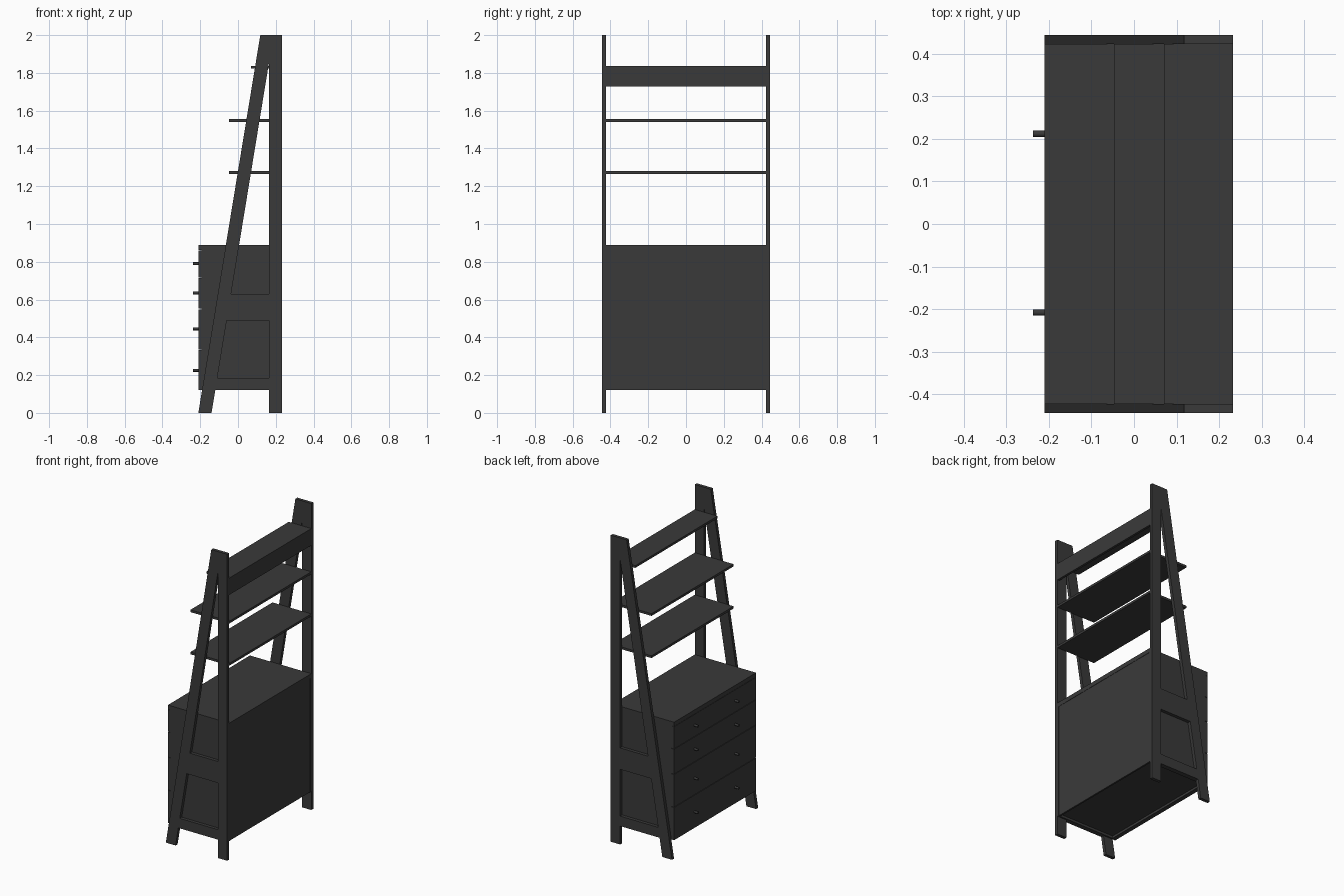
import bpy
import bmesh
import math

cube = bpy.data.objects.get("Cube")
if cube:
    bpy.data.objects.remove(cube, do_unlink=True)

paint = bpy.data.materials.new("charcoal_paint")
paint.use_nodes = True
COLOUR = (0.042, 0.042, 0.042, 1)
paint.diffuse_color = COLOUR
paint.node_tree.nodes["Principled BSDF"].inputs["Base Color"].default_value = COLOUR

BACK, FRONT = 0.233, -0.21
INNER, OUTER = 0.423, 0.444   # side frames, distance from the middle
LEAN = 0.164                  # forward slope of the front legs
LEG = 0.07
JOINT = 0.56                  # height where the legs are joined


def finish(name, bm):
    bmesh.ops.recalc_face_normals(bm, faces=bm.faces)
    mesh = bpy.data.meshes.new(name)
    bm.to_mesh(mesh)
    bm.free()
    mesh.materials.append(paint)
    obj = bpy.data.objects.new(name, mesh)
    bpy.context.collection.objects.link(obj)
    return obj


def plate(name, profile, y0, y1):
    """Extrude an (x, z) outline from y0 to y1."""
    bm = bmesh.new()
    face = bm.faces.new([bm.verts.new((x, y0, z)) for x, z in profile])
    moved = bmesh.ops.extrude_face_region(bm, geom=[face])["geom"]
    verts = [v for v in moved if isinstance(v, bmesh.types.BMVert)]
    bmesh.ops.translate(bm, verts=verts, vec=(0, y1 - y0, 0))
    return finish(name, bm)


def box(name, x0, x1, y0, y1, z0, z1):
    return plate(name, [(x0, z0), (x1, z0), (x1, z1), (x0, z1)], y0, y1)


def front_edge(z):
    return FRONT + LEAN * z


def rear_edge(z):
    return front_edge(z) + LEG


def slanted(z0, z1):
    return [(front_edge(z0), z0), (rear_edge(z0), z0),
            (rear_edge(z1), z1), (front_edge(z1), z1)]


# Side frames: slanted front legs, upright rear legs and rails
POST = 0.165
meet = (POST - rear_edge(0)) / LEAN
for side, s in (("left", 1), ("right", -1)):
    y0, y1 = s * INNER, s * OUTER
    plate(f"{side}_front_leg_lower", slanted(0, JOINT), y0, y1)
    plate(f"{side}_front_leg_upper", slanted(JOINT, 2), y0, y1)
    box(f"{side}_rear_leg_lower", POST, BACK, y0, y1, 0, JOINT)
    plate(f"{side}_rear_leg_upper",
          [(POST, JOINT), (BACK, JOINT), (BACK, 2), (rear_edge(2), 2), (POST, meet)], y0, y1)
    for part, z0, z1 in (("middle_rail_lower", 0.49, JOINT),
                         ("middle_rail_upper", JOINT, 0.63),
                         ("bottom_rail", 0.12, 0.185)):
        plate(f"{side}_{part}", [(rear_edge(z0), z0), (POST, z0),
                                 (POST, z1), (rear_edge(z1), z1)], y0, y1)

# Cabinet carcass
FLOOR, LID = 0.12, 0.862
DRAWER_BACK = FRONT + 0.018
for side, s in (("left", 1), ("right", -1)):
    box(f"{side}_cabinet_side", DRAWER_BACK, BACK, s * 0.413, s * INNER, FLOOR, LID)
box("cabinet_back", 0.22, 0.231, -0.413, 0.413, FLOOR, LID)
box("cabinet_bottom", DRAWER_BACK, 0.22, -0.413, 0.413, 0.135, 0.15)
box("cabinet_inner_front", DRAWER_BACK, DRAWER_BACK + 0.01, -0.413, 0.413, FLOOR, LID)
box("cabinet_top", FRONT, BACK, -INNER, INNER, LID, 0.89)

# Drawer fronts, the top row split in two
GAP = 0.0015
rows = [(0.12, 0.335), (0.335, 0.55), (0.55, 0.715), (0.715, LID)]
for i, (z0, z1) in enumerate(rows):
    spans = [(-INNER, 0), (0, INNER)] if i == 3 else [(-INNER, INNER)]
    for j, (a, b) in enumerate(spans):
        box(f"drawer_front_{i}_{j}", FRONT, DRAWER_BACK,
            a + GAP * (a == 0), b - GAP * (b == 0),
            z0 + GAP * (i > 0), z1 - GAP)

# Round drawer knobs
for z in (0.225, 0.445, 0.635, 0.79):
    for y in (-0.208, 0.212):
        bpy.ops.mesh.primitive_cylinder_add(
            vertices=16, radius=0.0075, depth=0.028,
            location=(FRONT - 0.013, y, z), rotation=(0, math.pi / 2, 0))
        knob = bpy.context.object
        knob.name = "drawer_knob"
        knob.data.materials.append(paint)
        bpy.ops.object.shade_smooth_by_angle()

# Open shelves and the board under the top one
for name, x0, z in (("lower_shelf", -0.047, 1.265),
                    ("middle_shelf", -0.047, 1.54),
                    ("top_shelf", 0.07, 1.822)):
    box(name, x0, BACK, -INNER, INNER, z, z + 0.015)
box("back_board", BACK - 0.015, BACK, -INNER, INNER, 1.727, 1.822)
